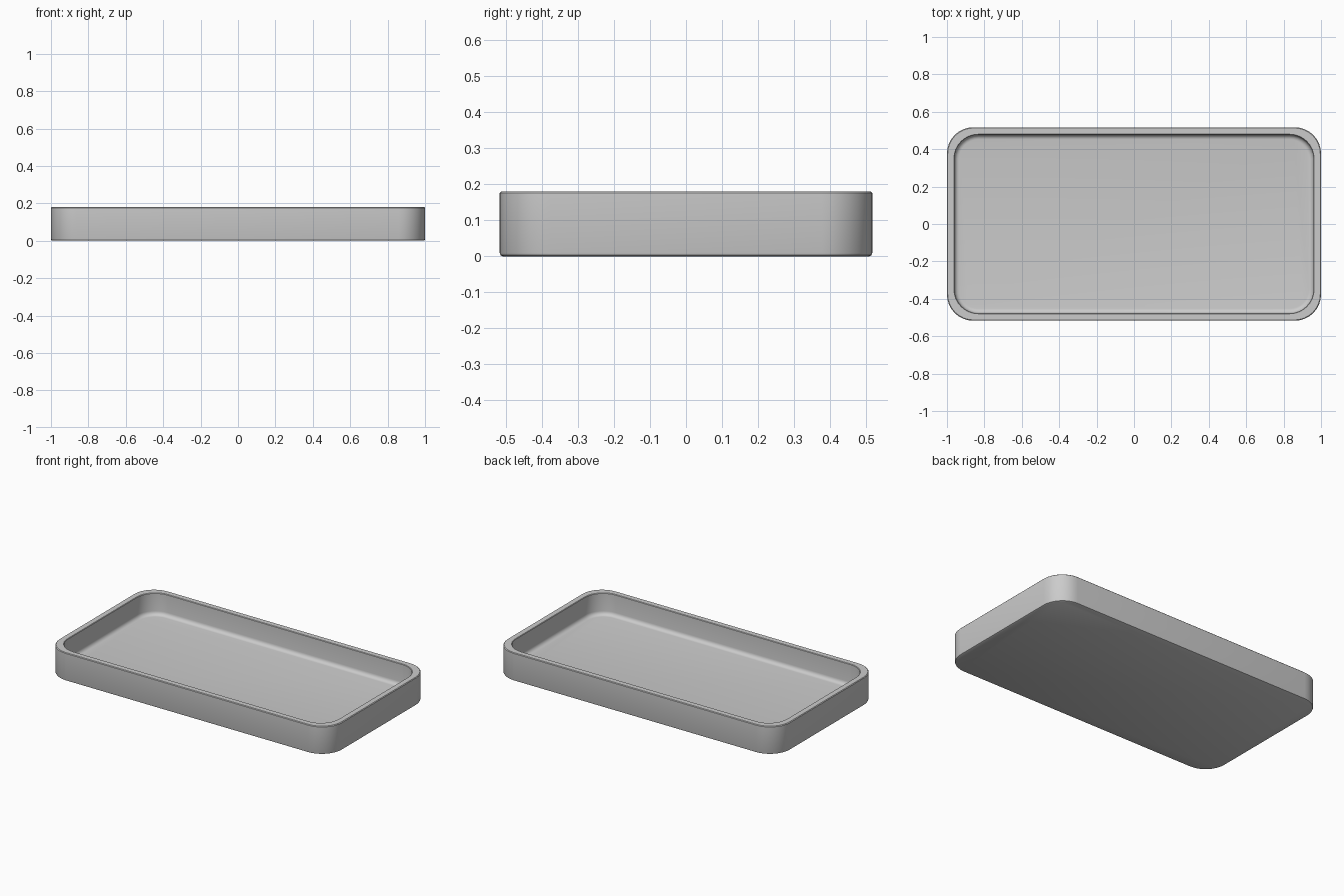
import bpy, bmesh, math

if "Cube" in bpy.data.objects:
    bpy.data.objects.remove(bpy.data.objects["Cube"])

HX, HY, H = 1.0, 0.517, 0.18   # half sizes and height
SEG = 8                        # segments per corner


def ring(bm, inset, radius, z):
    """Rounded rectangle loop of vertices."""
    verts = []
    for i, (sx, sy) in enumerate([(1, 1), (-1, 1), (-1, -1), (1, -1)]):
        cx, cy = sx * (HX - inset - radius), sy * (HY - inset - radius)
        for k in range(SEG + 1):
            a = math.pi / 2 * (i + k / SEG)
            verts.append(bm.verts.new((cx + radius * math.cos(a), cy + radius * math.sin(a), z)))
    return verts


# Section from underside, up the outer wall, over the rim, down to the floor
WALL, FLOOR, FILLET = 0.04, 0.04, 0.025
section = [(0.008, 0.135, 0), (0.002, 0.14, 0.003), (0, 0.14, 0.01),
           (0, 0.14, H - 0.004), (0.004, 0.138, H),
           (WALL - 0.003, 0.13, H), (WALL, 0.128, H - 0.003)]
for k in range(6):
    a = math.pi / 2 * k / 5
    d = FILLET * (1 - math.cos(a))
    section.append((WALL + d, 0.128 - d, FLOOR + FILLET * (1 - math.sin(a))))

bm = bmesh.new()
rings = [ring(bm, *s) for s in section]
n = len(rings[0])
for lo, hi in zip(rings, rings[1:]):
    for i in range(n):
        j = (i + 1) % n
        bm.faces.new((lo[i], lo[j], hi[j], hi[i]))
bm.faces.new(rings[0][::-1])   # underside
bm.faces.new(rings[-1])        # inner floor
bmesh.ops.recalc_face_normals(bm, faces=bm.faces)

# Tray
mesh = bpy.data.meshes.new("tray")
bm.to_mesh(mesh)
bm.free()
tray = bpy.data.objects.new("tray", mesh)
bpy.context.collection.objects.link(tray)
bpy.context.view_layer.objects.active = tray
tray.select_set(True)
bpy.ops.object.shade_smooth_by_angle(angle=math.radians(30))
